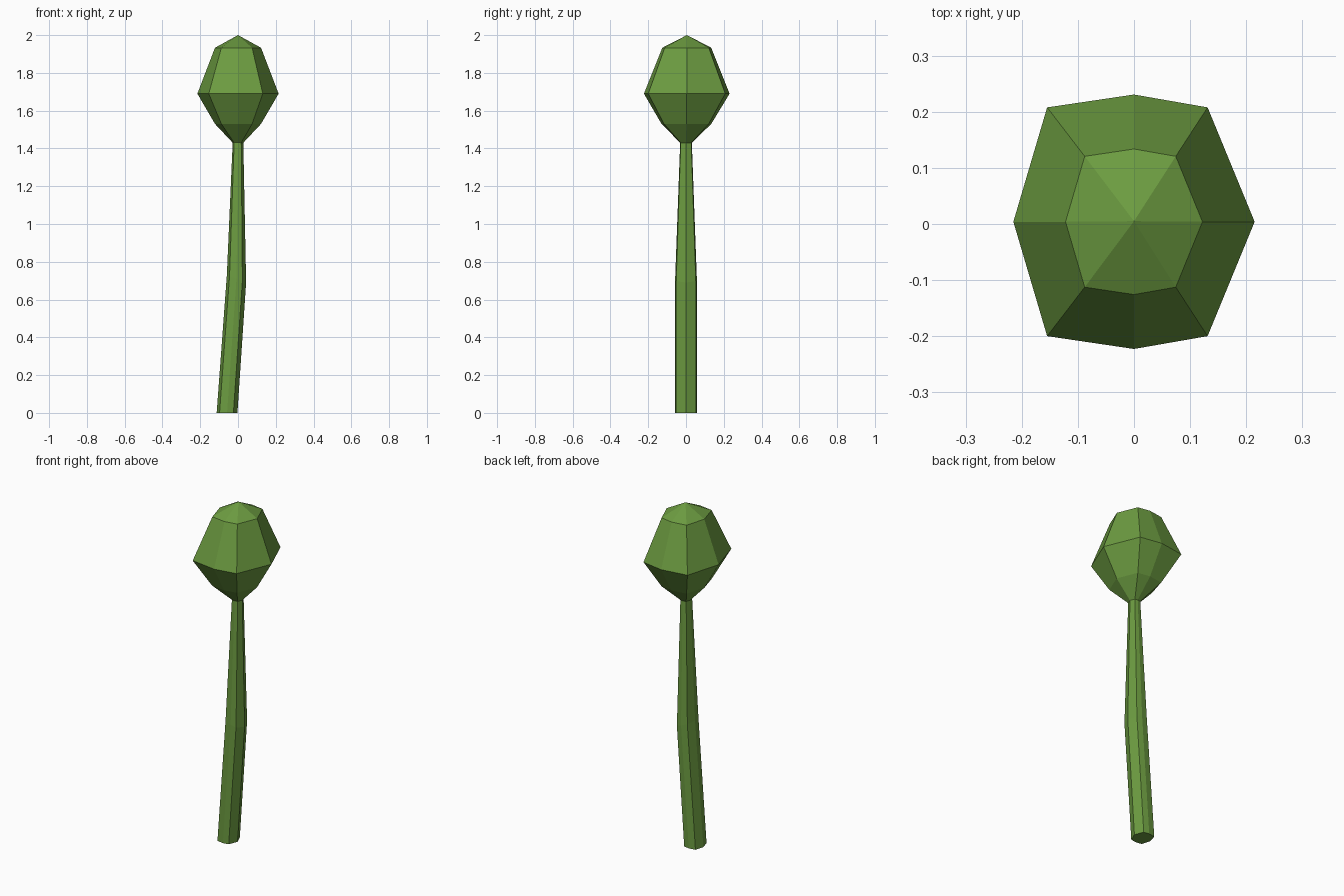
import bpy, bmesh

cube = bpy.data.objects.get("Cube")
if cube:
    bpy.data.objects.remove(cube, do_unlink=True)

green = bpy.data.materials.new("leaf_green")
green.use_nodes = True
green.diffuse_color = (0.15, 0.33, 0.052, 1)
bsdf = green.node_tree.nodes["Principled BSDF"]
bsdf.inputs["Base Color"].default_value = green.diffuse_color
bsdf.inputs["Roughness"].default_value = 0.9

# Eight-sided cross-section shared by the stem and the bud
SECTION = [(1, 0), (0.61, 0.89), (0, 0.99), (-0.72, 0.89),
           (-1, 0), (-0.72, -0.89), (0, -0.99), (0.61, -0.89)]


def loft(name, rings, apex=None):
    """Skin rings of (centre x, centre y, z, x radius, y radius, tilt)."""
    bm = bmesh.new()
    loops = [[bm.verts.new((cx + px * rx, cy + py * ry, z - px * tilt))
              for px, py in SECTION]
             for cx, cy, z, rx, ry, tilt in rings]
    n = len(SECTION)
    for low, high in zip(loops, loops[1:]):
        for i in range(n):
            j = (i + 1) % n
            bm.faces.new((low[i], low[j], high[j], high[i]))
    bm.faces.new(loops[0][::-1])
    if apex:
        tip = bm.verts.new(apex)
        for i in range(n):
            bm.faces.new((loops[-1][i], loops[-1][(i + 1) % n], tip))
    else:
        bm.faces.new(loops[-1])
    bmesh.ops.recalc_face_normals(bm, faces=bm.faces)
    mesh = bpy.data.meshes.new(name)
    bm.to_mesh(mesh)
    bm.free()
    mesh.materials.append(green)
    obj = bpy.data.objects.new(name, mesh)
    bpy.context.collection.objects.link(obj)
    return obj


# Bent, tapering stem
loft("stem", [(-0.058, 0, 0, 0.055, 0.058, 0),
              (-0.008, 0, 0.71, 0.051, 0.058, 0.02),
              (0, 0, 1.435, 0.028, 0.031, 0)])

# Faceted bud
loft("bud", [(0, 0, 1.43, 0.028, 0.031, 0),
             (0, 0.002, 1.53, 0.122, 0.133, 0),
             (0, 0.004, 1.69, 0.215, 0.229, 0),
             (0, 0.004, 1.933, 0.122, 0.131, 0)],
     apex=(0, 0.005, 2))
